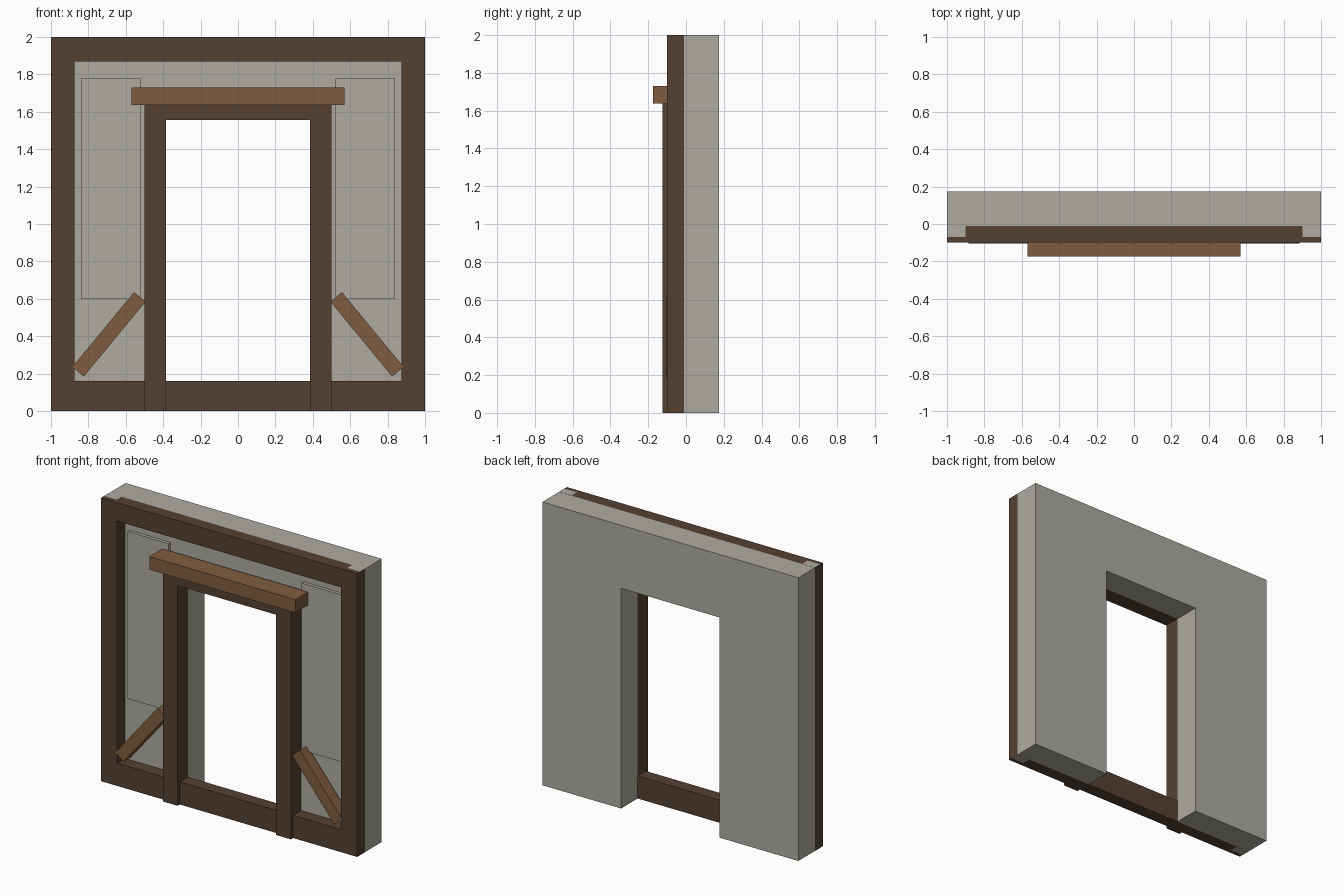
import bpy
import bmesh
from math import atan2, hypot
from mathutils import Matrix, Vector

cube = bpy.data.objects.get("Cube")
if cube:
    bpy.data.objects.remove(cube, do_unlink=True)


def material(name, rgb):
    m = bpy.data.materials.new(name)
    m.use_nodes = True
    m.diffuse_color = (*rgb, 1)
    m.node_tree.nodes["Principled BSDF"].inputs["Base Color"].default_value = (*rgb, 1)
    return m


PLASTER = material("grey plaster", (0.423, 0.407, 0.361))
DARK = material("dark timber", (0.091, 0.052, 0.032))
TAN = material("light timber", (0.212, 0.107, 0.051))


def finish(name, bm, mat):
    bmesh.ops.recalc_face_normals(bm, faces=bm.faces)
    mesh = bpy.data.meshes.new(name)
    bm.to_mesh(mesh)
    bm.free()
    mesh.materials.append(mat)
    obj = bpy.data.objects.new(name, mesh)
    bpy.context.scene.collection.objects.link(obj)
    return obj


def slab(name, polygons, front, back, mat):
    """Extrude joined x-z polygons from the front y to the back y."""
    bm = bmesh.new()
    for poly in polygons:
        bm.faces.new([bm.verts.new((x, front, z)) for x, z in poly])
    bmesh.ops.remove_doubles(bm, verts=bm.verts, dist=0.0001)
    out = bmesh.ops.extrude_face_region(bm, geom=bm.faces[:], use_keep_orig=True)
    moved = [v for v in out["geom"] if isinstance(v, bmesh.types.BMVert)]
    bmesh.ops.translate(bm, verts=moved, vec=(0, back - front, 0))
    return finish(name, bm, mat)


def rect(x0, x1, z0, z1):
    return [(x0, z0), (x1, z0), (x1, z1), (x0, z1)]


def arch(outer, top, inner, head):
    """Portal outline: outer rectangle with an opening down to the floor."""
    return [(-outer, 0), (-outer, top), (outer, top), (outer, 0),
            (inner, 0), (inner, head), (-inner, head), (-inner, 0)]


# Plaster wall with doorway
DOOR_X, DOOR_Z = 0.385, 1.555
slab("wall", [arch(1, 2, DOOR_X, DOOR_Z)], -0.01, 0.175, PLASTER)

# Outer timber frame as a closed ring
outside, inside = rect(-1, 1, 0, 2), rect(-0.875, 0.875, 0.16, 1.87)
ring = [[outside[i], outside[(i + 1) % 4], inside[(i + 1) % 4], inside[i]]
        for i in range(4)]
slab("outer_frame", ring, -0.1, -0.01, DARK)

# Door frame and the beam over it
slab("door_frame", [arch(0.5, 1.64, DOOR_X, DOOR_Z)], -0.125, -0.01, DARK)
slab("door_header", [rect(-0.57, 0.57, 1.637, 1.73)], -0.175, -0.03, TAN)

# Mirrored panels, diagonal braces and plaster corner caps
for side, label in ((-1, "right"), (1, "left")):
    slab(label + "_panel", [rect(side * 0.52, side * 0.84, 0.6, 1.78)],
         -0.033, -0.01, PLASTER)

    low, high = Vector((side * 0.855, 0.21)), Vector((side * 0.525, 0.61))
    run = high - low
    half = hypot(*run) / 2
    brace = slab(label + "_brace", [rect(-half, half, -0.04, 0.04)],
                 -0.103, -0.02, TAN)
    mid = (low + high) / 2
    brace.matrix_world = (Matrix.Translation((mid.x, 0, mid.y))
                          @ Matrix.Rotation(-atan2(run.y, run.x), 4, "Y"))

    for place, z in (("top", 2), ("bottom", 0)):
        slab(f"{label}_{place}_cap",
             [rect(side * 0.9, side, z - 0.001, z + 0.001)], -0.07, -0.01, PLASTER)
